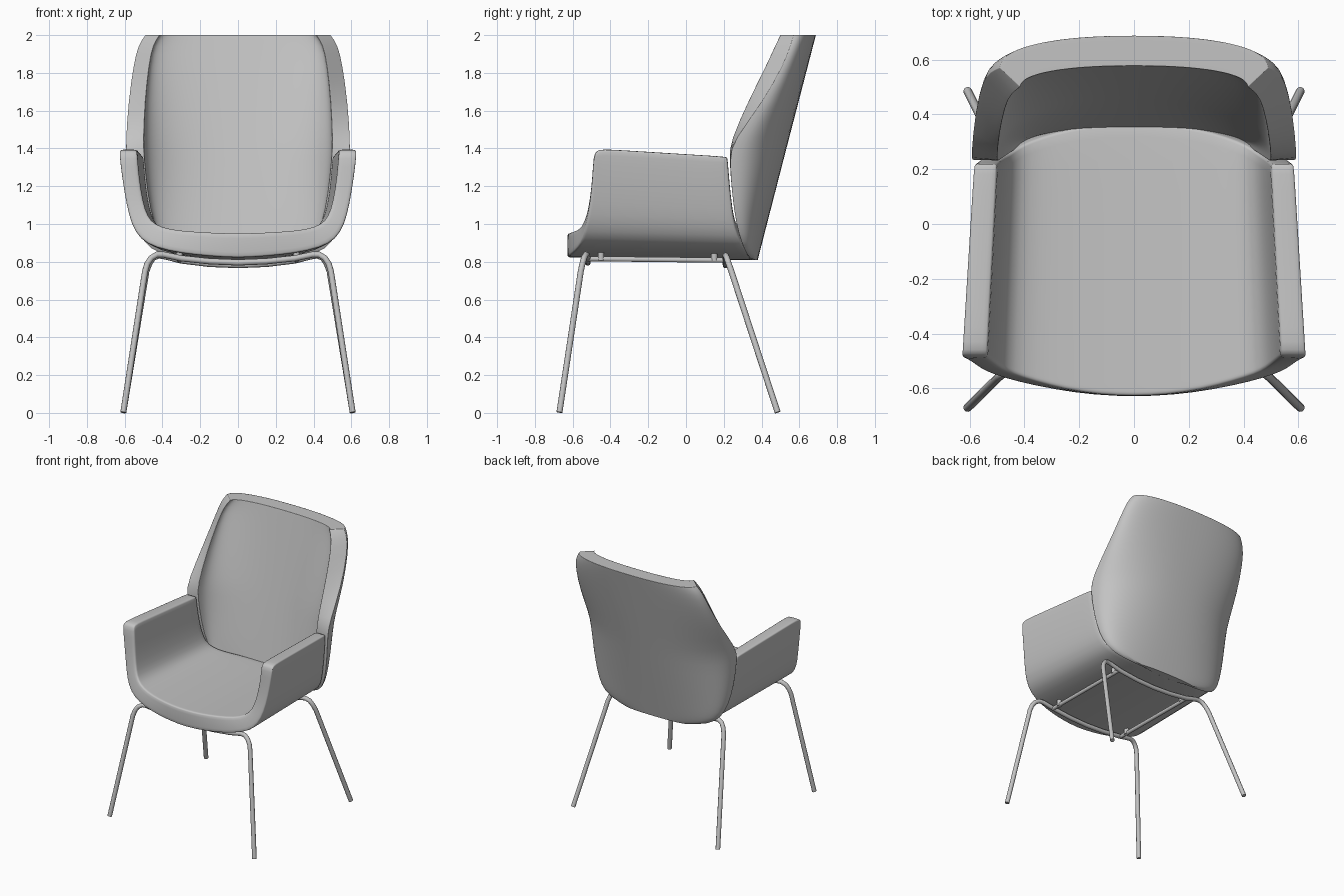
import bpy, bmesh, math

cube = bpy.data.objects.get("Cube")
if cube:
    bpy.data.objects.remove(cube)


def material(name, rgb):
    m = bpy.data.materials.new(name)
    m.use_nodes = True
    m.diffuse_color = (*rgb, 1)
    m.node_tree.nodes["Principled BSDF"].inputs["Base Color"].default_value = (*rgb, 1)
    return m


grey = material("plain grey", (0.55, 0.55, 0.55))


def mirrored(half):
    """Extend a half row that ends on the centre line to the other side."""
    return half + [(-x, y, z) for x, y, z in reversed(half[:-1])]


def shell(name, rows):
    """Closed padded shell lofted through rows of (outer points, inner points)."""
    bm = bmesh.new()
    grid = [[[bm.verts.new(p) for p in side] for side in row] for row in rows]
    n = len(grid[0][0])
    for a, b in zip(grid, grid[1:]):
        for s in (0, 1):
            for i in range(n - 1):
                bm.faces.new((a[s][i], a[s][i + 1], b[s][i + 1], b[s][i]))
        for i in (0, n - 1):
            bm.faces.new((a[0][i], a[1][i], b[1][i], b[0][i]))
    for row in (grid[0], grid[-1]):
        for i in range(n - 1):
            bm.faces.new((row[0][i], row[0][i + 1], row[1][i + 1], row[1][i]))
    bmesh.ops.recalc_face_normals(bm, faces=bm.faces)
    for f in bm.faces:
        f.smooth = True
    me = bpy.data.meshes.new(name)
    bm.to_mesh(me)
    bm.free()
    me.materials.append(grey)
    ob = bpy.data.objects.new(name, me)
    bpy.context.collection.objects.link(ob)
    bevel = ob.modifiers.new("soft edges", 'BEVEL')
    bevel.width, bevel.segments = 0.012, 2
    bevel.limit_method, bevel.angle_limit = 'ANGLE', math.radians(45)
    sub = ob.modifiers.new("smooth", 'SUBSURF')
    sub.levels = sub.render_levels = 1
    return ob


def tube(name, points, radius):
    cu = bpy.data.curves.new(name, 'CURVE')
    cu.dimensions = '3D'
    cu.bevel_depth, cu.bevel_resolution, cu.use_fill_caps = radius, 3, True
    sp = cu.splines.new('POLY')
    sp.points.add(len(points) - 1)
    for p, co in zip(sp.points, points):
        p.co = (*co, 1)
    sp.use_smooth = True
    cu.materials.append(grey)
    ob = bpy.data.objects.new(name, cu)
    bpy.context.collection.objects.link(ob)
    return ob


# Seat and arms: U-shaped section, from arm top to seat centre
outer = [(.63, 1.4), (.615, 1.25), (.59, 1.1), (.565, 1.0), (.52, .92),
         (.44, .875), (.3, .845), (.15, .83), (0, .82)]
inner = [(.535, 1.4), (.525, 1.25), (.505, 1.12), (.48, 1.04), (.44, .995),
         (.36, .97), (.25, .96), (.12, .952), (0, .95)]
front = [-.49, -.495, -.51, -.53, -.55, -.575, -.605, -.625, -.63]
back = [.22, .23, .245, .26, .29, .32, .35, .365, .37]


def seat_side(profile, s, drop):
    half = []
    for i, (x, z) in enumerate(profile):
        z -= s * (.015 + .05 * (z - .82)) + (drop if i == 0 else 0)
        half.append((x * (1 - .07 * s), front[i] + (back[i] - front[i]) * s, z))
    return mirrored(half)


seat_rows = []
for s, drop in ((0, .04), (.02, .012), (.06, 0), (.25, 0), (.5, 0), (.75, 0), (1, 0)):
    seat_rows.append((seat_side(outer, s, drop), seat_side(inner, s, drop)))
shell("seat_and_arms", seat_rows)

# Backrest: curved sections by height (z, half width, front edge y, rim slant)
levels = [(.81, .26, .35, 0), (.84, .42, .32, 0), (.9, .5, .295, 0),
          (1.0, .545, .265, 0), (1.15, .575, .245, 0), (1.35, .592, .228, 0),
          (1.44, .594, .235, .015), (1.65, .58, .33, .08), (1.85, .552, .43, .09),
          (1.95, .527, .475, .08), (2.0, .49, .5, .07)]


def back_arc(z, w, edge, centre, count=11):
    half = []
    for i in range(count):
        t = math.pi / 2 * (1 - i / (count - 1))
        c = max(math.cos(t), 0) ** .88
        half.append((w * math.sin(t) ** .88, edge + (centre - edge) * c, z))
    half[0] = (w, edge, z)
    half[-1] = (0, centre, z)
    return mirrored(half)


back_rows = []
for z, w, edge, rim in levels:
    h = (z - .81) / 1.19
    yo = .38 + .308 * h
    back_rows.append((back_arc(z, w, edge + rim, yo),
                      back_arc(z, w - .1 + .025 * h * h, edge, yo - .05 - .06 * h)))
shell("backrest", back_rows)

# Leg frames: each pair of legs is one bent tube passing under the seat
tube("front_legs", mirrored([(.607, -.67, .003), (.492, -.557, .75), (.48, -.548, .79),
                             (.46, -.54, .82), (.43, -.53, .838), (.395, -.525, .838),
                             (.3, -.52, .818), (.15, -.52, .802), (0, -.52, .796)]), .016)
tube("rear_legs", mirrored([(.607, .485, .003), (.485, .24, .75), (.47, .226, .79),
                            (.45, .216, .82), (.42, .21, .833), (.385, .21, .828),
                            (.3, .21, .806), (.15, .21, .788), (0, .21, .782)]), .016)

# Side rails and small mounting pads joining the two frames
for side, x in (("left", .31), ("right", -.31)):
    tube(side + "_rail", [(x, -.52, .816), (x, .21, .808)], .014)
    for place, y in (("front", -.45), ("rear", .15)):
        tube(side + "_" + place + "_pad", [(x, y, .806), (x, y, .85)], .018)
